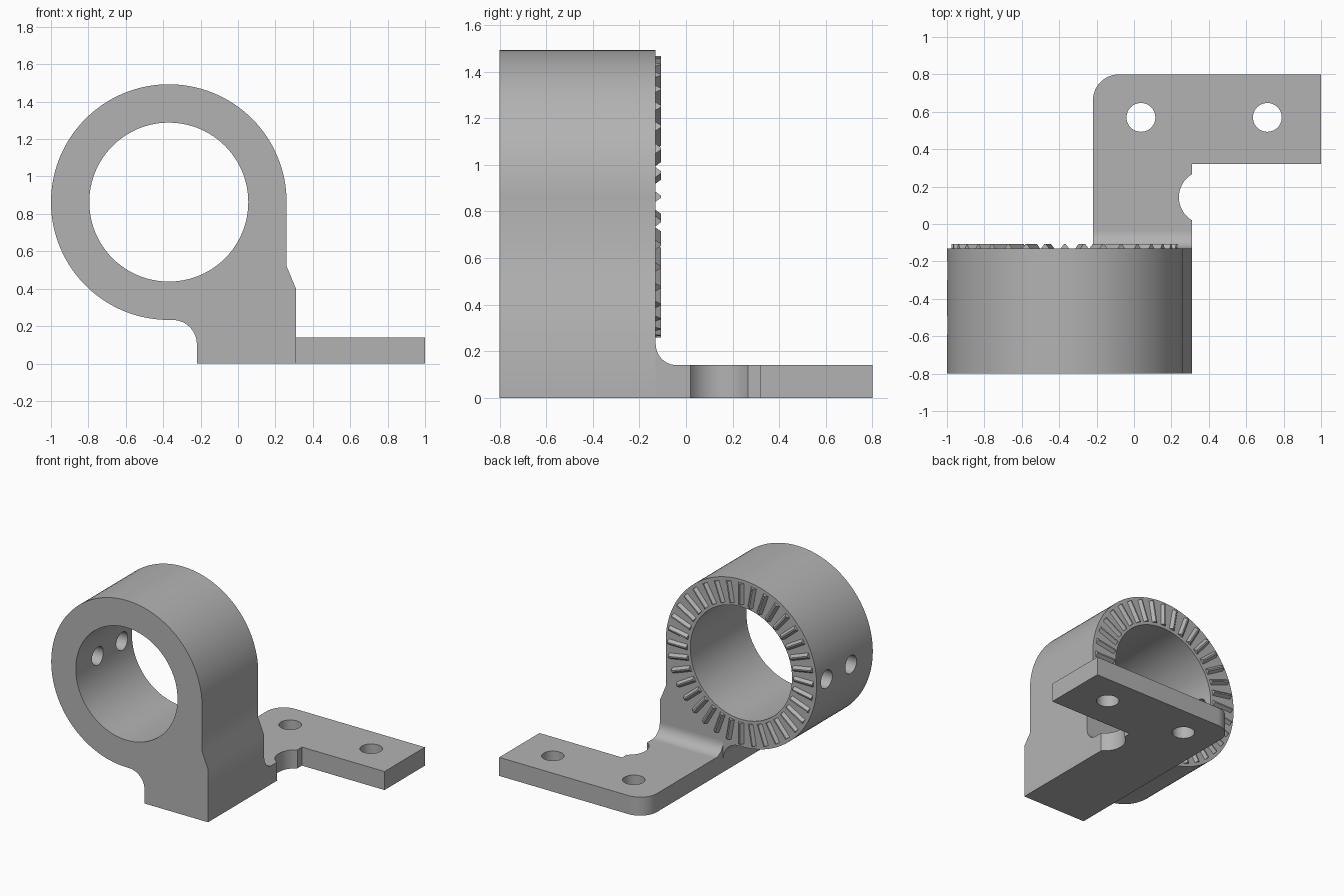
import bpy, bmesh, math
from mathutils import Matrix, Vector

if "Cube" in bpy.data.objects:
    bpy.data.objects.remove(bpy.data.objects["Cube"])

grey = bpy.data.materials.new("light grey")
grey.diffuse_color = (0.45, 0.45, 0.45, 1)
grey.use_nodes = True
grey.node_tree.nodes["Principled BSDF"].inputs["Base Color"].default_value = grey.diffuse_color

CX, CZ, R_OUT, R_IN = -0.37, 0.863, 0.63, 0.425
Y_FRONT, Y_BACK, PLATE_Z = -0.8, -0.13, 0.14


def arc(cx, cy, r, a0, a1, n):
    """Points on an arc, angles in degrees."""
    return [(cx + r * math.cos(math.radians(a0 + (a1 - a0) * i / n)),
             cy + r * math.sin(math.radians(a0 + (a1 - a0) * i / n)))
            for i in range(n + 1)]


def prism(name, pts, axis, lo, hi):
    """Extrude a 2D outline along an axis: X uses (y,z), Y uses (x,z), Z uses (x,y)."""
    place = {"X": lambda p, t: (t, p[0], p[1]),
             "Y": lambda p, t: (p[0], t, p[1]),
             "Z": lambda p, t: (p[0], p[1], t)}[axis]
    bm = bmesh.new()
    face = bm.faces.new([bm.verts.new(place(p, lo)) for p in pts])
    ext = bmesh.ops.extrude_face_region(bm, geom=[face])
    step = Vector(place((0, 0), hi - lo))
    bmesh.ops.translate(bm, vec=step,
                        verts=[g for g in ext["geom"] if isinstance(g, bmesh.types.BMVert)])
    bmesh.ops.recalc_face_normals(bm, faces=bm.faces)
    return finish(name, bm)


def finish(name, bm):
    me = bpy.data.meshes.new(name)
    bm.to_mesh(me)
    bm.free()
    me.materials.append(grey)
    ob = bpy.data.objects.new(name, me)
    bpy.context.collection.objects.link(ob)
    return ob


def cut(ob, cutters):
    """Subtract the cutters, then remove them."""
    for c in cutters:
        c.hide_render = True
        m = ob.modifiers.new("cut", "BOOLEAN")
        m.operation, m.solver, m.object = "DIFFERENCE", "EXACT", c
    bpy.context.view_layer.update()
    dg = bpy.context.evaluated_depsgraph_get()
    me = bpy.data.meshes.new_from_object(ob.evaluated_get(dg))
    ob.modifiers.clear()
    ob.data = me
    for c in cutters:
        bpy.data.objects.remove(c)


def smooth(ob):
    ob.data.shade_smooth()
    ob.data.set_sharp_from_angle(angle=math.radians(30))


def circle(cx, cy, r, n=48):
    return arc(cx, cy, r, 0, 360, n)[:-1]


# clamp ring with its foot
outline = arc(CX, CZ, R_OUT, 0, 271.5, 96)
outline += arc(-0.35, 0.103, 0.13, 90, 0, 12)
outline += [(-0.22, 0), (0.31, 0), (0.31, 0.4), (0.26, 0.52)]
body = prism("clamp_ring", outline, "Y", Y_FRONT, Y_BACK)
cut(body, [prism("bore", circle(CX, CZ, R_IN, 96), "Y", -1, 0.2)]
    + [prism("side_hole", circle(y, CZ, 0.068, 32), "X", -1.2, -0.6) for y in (-0.25, -0.54)])
smooth(body)

# L-shaped mounting plate with relief notch, rounded corner and bolt holes
half = math.degrees(math.asin(0.123 / 0.143))
outline = [(-0.22, Y_BACK), (0.31, Y_BACK)]
outline += arc(0.383, 0.143, 0.143, 180 + half, 180 - half, 20)
outline += [(0.31, 0.32), (1, 0.32), (1, 0.8)]
outline += arc(-0.08, 0.66, 0.14, 90, 180, 12)
plate = prism("mounting_plate", outline, "Z", 0, PLATE_Z)
cut(plate, [prism("bolt_hole", circle(x, 0.57, 0.077), "Z", -0.1, 0.3) for x in (0.037, 0.713)])
smooth(plate)

# concave fillet between ring and plate
outline = [(Y_BACK, PLATE_Z)] + arc(Y_BACK + 0.09, PLATE_Z + 0.09, 0.09, 270, 180, 10)
smooth(prism("fillet", outline, "X", -0.22, 0.31))

# radial locking teeth on the back face of the ring
bm = bmesh.new()
COUNT = 36
for i in range(COUNT):
    turn = (Matrix.Translation((CX, Y_BACK, CZ))
            @ Matrix.Rotation(2 * math.pi * i / COUNT, 4, "Y"))
    ends = []
    for r in (0.447, 0.605):
        ends.append([bm.verts.new(turn @ Vector((r, y, w))) for y, w in
                     ((-0.002, -0.023), (0.022, -0.005), (0.022, 0.005), (-0.002, 0.023))])
    a, b = ends
    bm.faces.new(a)
    bm.faces.new(b[::-1])
    for k in range(4):
        bm.faces.new((a[k], b[k], b[(k + 1) % 4], a[(k + 1) % 4]))
bmesh.ops.recalc_face_normals(bm, faces=bm.faces)
finish("locking_teeth", bm)
